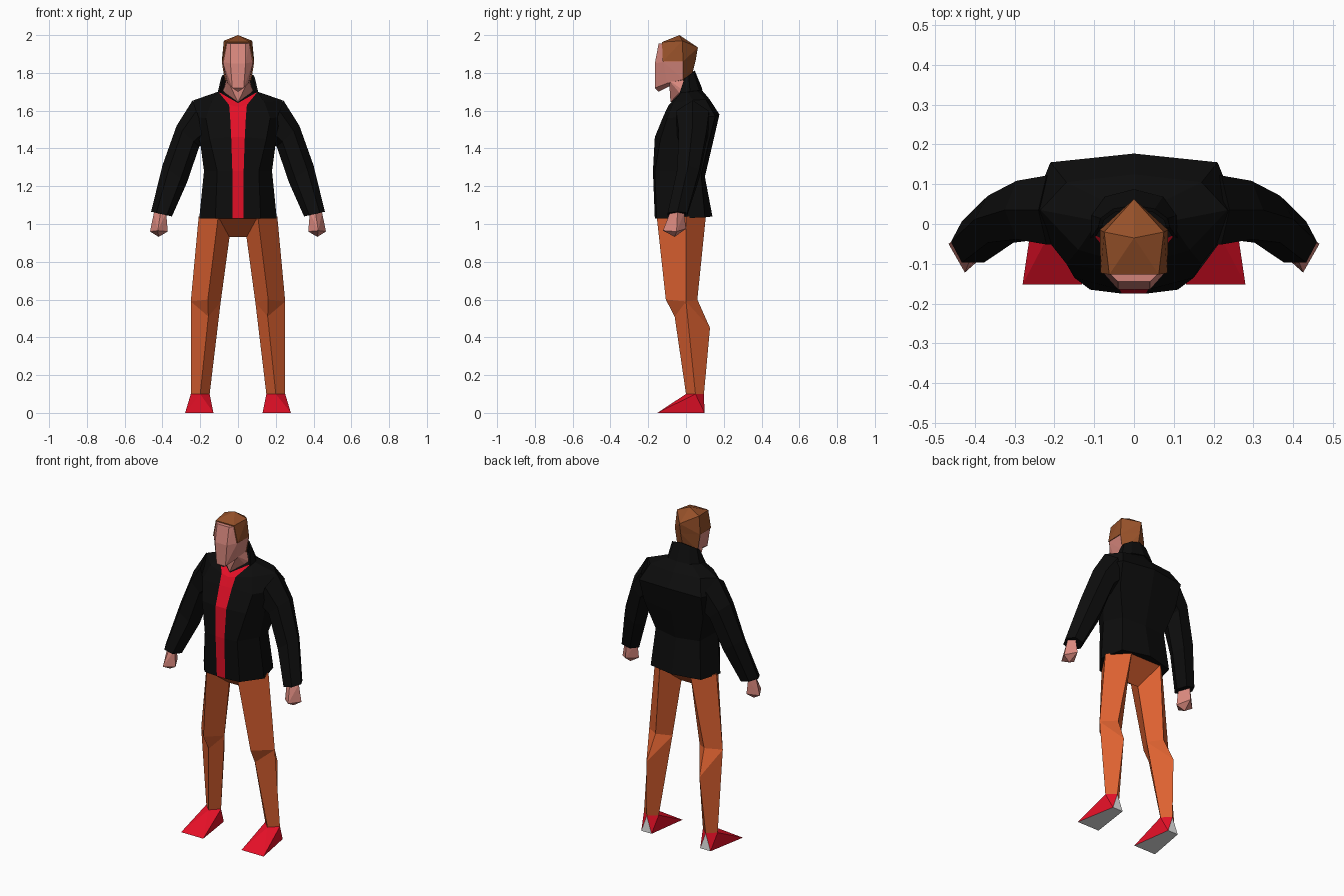
import bpy, bmesh, math

if "Cube" in bpy.data.objects:
    bpy.data.objects.remove(bpy.data.objects["Cube"])


def material(name, rgb):
    m = bpy.data.materials.new(name)
    m.diffuse_color = (*rgb, 1)
    m.use_nodes = True
    m.node_tree.nodes["Principled BSDF"].inputs["Base Color"].default_value = m.diffuse_color
    return m


BLACK = material("black cloth", (0.004, 0.004, 0.004))
RED = material("red", (0.78, 0.005, 0.02))
ORANGE = material("orange brown cloth", (0.72, 0.12, 0.03))
SKIN = material("skin", (0.70, 0.25, 0.21))
HAIR = material("brown hair", (0.30, 0.08, 0.022))
WHITE = material("white rubber", (0.8, 0.8, 0.8))


def finish(name, bm, mats, mirror=False, rule=None):
    """Turn a bmesh into an object; rule picks the material index of a face."""
    bmesh.ops.remove_doubles(bm, verts=bm.verts, dist=0.0005)
    bmesh.ops.recalc_face_normals(bm, faces=bm.faces)
    bm.normal_update()
    if rule:
        for f in bm.faces:
            f.material_index = rule(f)
    me = bpy.data.meshes.new(name)
    bm.to_mesh(me)
    bm.free()
    for m in mats:
        me.materials.append(m)
    ob = bpy.data.objects.new(name, me)
    bpy.context.collection.objects.link(ob)
    if mirror:
        ob.modifiers.new("mirror", 'MIRROR')
    return ob


def hull(name, pts, mats, both=False, mirror=False, rule=None):
    """Convex solid round the points; both adds the points reflected in x."""
    bm = bmesh.new()
    pts = set(pts) | ({(-x, y, z) for x, y, z in pts} if both else set())
    for p in sorted(pts):
        bm.verts.new(p)
    bmesh.ops.convex_hull(bm, input=bm.verts)
    bmesh.ops.delete(bm, geom=[v for v in bm.verts if not v.link_faces], context='VERTS')
    return finish(name, bm, mats, mirror, rule)


def loft(name, rings, mats, mirror=False, rule=None):
    """Skin a stack of closed rings and cap both ends."""
    bm = bmesh.new()
    rows = [[bm.verts.new(p) for p in r] for r in rings]
    n = len(rows[0])
    for a, b in zip(rows, rows[1:]):
        for i in range(n):
            j = (i + 1) % n
            bm.faces.new((a[i], a[j], b[j], b[i]))
    bm.faces.new(rows[0])
    bm.faces.new(rows[-1])
    return finish(name, bm, mats, mirror, rule)


# Jacket body: half rings from front middle to back middle, zip strip in red
halves = [
    [(0, -.165, 1.03), (.028, -.165, 1.03), (.12, -.155, 1.03), (.205, -.04, 1.03), (.17, .10, 1.035), (0, .14, 1.04)],
    [(0, -.175, 1.28), (.03, -.175, 1.28), (.11, -.165, 1.28), (.18, -.05, 1.28), (.15, .08, 1.26), (0, .10, 1.25)],
    [(0, -.165, 1.46), (.036, -.165, 1.46), (.15, -.135, 1.45), (.2, -.03, 1.43), (.2, .12, 1.43), (0, .14, 1.42)],
    [(0, -.12, 1.57), (.042, -.12, 1.57), (.17, -.10, 1.56), (.265, .02, 1.57), (.21, .155, 1.57), (0, .177, 1.58)],
    [(0, -.095, 1.62), (.047, -.092, 1.63), (.14, -.065, 1.645), (.235, .035, 1.655), (.17, .105, 1.66), (0, .125, 1.66)],
    [(0, -.078, 1.64), (.104, -.025, 1.70), (.106, -.015, 1.70), (.105, .01, 1.70), (.08, .06, 1.705), (0, .083, 1.71)],
]
rings = [h + [(-x, y, z) for x, y, z in h[-2:0:-1]] for h in halves]


def strip_rule(f):
    # faces touching the front middle line, apart from the end caps
    return int(len(f.verts) <= 4 and any(abs(v.co.x) < .001 and v.co.y < -.05 for v in f.verts))


loft("jacket_body", rings, [BLACK, RED], rule=strip_rule)

# Standing collar, open at the front
base = [(.104, -.035, 1.69), (.102, .02, 1.70), (.07, .065, 1.705), (0, .083, 1.71)]
top = [(.085, -.008, 1.77), (.08, .012, 1.785), (.05, .034, 1.80), (0, .042, 1.81)]
bm = bmesh.new()
rows = [[bm.verts.new(p) for p in r + [(-x, y, z) for x, y, z in r[-2::-1]]] for r in (base, top)]
for i in range(len(rows[0]) - 1):
    bm.faces.new((rows[0][i], rows[0][i + 1], rows[1][i + 1], rows[1][i]))
collar = finish("collar", bm, [BLACK])
mod = collar.modifiers.new("thickness", 'SOLIDIFY')
mod.thickness = .01
mod.offset = 0


# Sleeves: six-sided rings between an inner and an outer point
def sleeve_ring(xi, zi, xo, zo, yc, ry):
    ring = []
    for k in range(6):
        a = math.pi * k / 3
        t = (1 + math.cos(a)) / 2
        ring.append((xi + (xo - xi) * t, yc + ry * math.sin(a), zi + (zo - zi) * t))
    return ring


loft("sleeve", [sleeve_ring(.16, 1.43, .24, 1.655, .035, .10),
                sleeve_ring(.205, 1.41, .325, 1.52, .035, .085),
                sleeve_ring(.27, 1.22, .40, 1.31, .012, .068),
                sleeve_ring(.35, 1.04, .46, 1.065, -.045, .06)], [BLACK], mirror=True)

# Hands
hull("hand", [(.38, -.07, 1.06), (.41, -.085, 1.06), (.445, -.045, 1.06), (.415, -.01, 1.06),
              (.372, -.075, .96), (.425, -.122, .965), (.466, -.05, .96), (.41, 0, .975),
              (.42, -.06, .932)], [SKIN], mirror=True)


# Trouser legs: diamond rings (front, outer, back, inner), knee ridges doubled
def diamond(front, outer, back, inner):
    return [front, outer, back, inner]


knee_out, knee_in = (.25, 0, .59), (.092, 0, .585)
ankle = diamond((.20, 0, .10), (.25, .05, .10), (.20, .095, .10), (.15, .05, .10))
loft("trouser_leg", [
    diamond((.105, -.155, 1.04), (.208, 0, 1.04), (.105, .105, 1.04), (.045, -.02, .93)),
    diamond((.16, -.107, .60), knee_out, (.165, .06, .60), knee_in),
    diamond((.157, -.06, .51), knee_out, (.18, .127, .45), knee_in),
    ankle], [ORANGE], mirror=True)

# Seat of the trousers between the legs
hull("trouser_seat", [(.105, -.155, 1.04), (.105, .105, 1.04), (.045, -.02, .93)], [ORANGE], both=True)

# Shoes: red upper, white sole and heel patch
hull("shoe", ankle + [(.13, -.152, 0), (.28, -.152, 0), (.235, .098, 0), (.165, .098, 0)],
     [RED, WHITE], mirror=True,
     rule=lambda f: int(f.normal.z < -.9 or f.normal.y > .9))

# Head: face, neck and two hair pieces
hull("face", [(.04, -.145, 1.955), (.06, -.126, 1.957), (.04, -.165, 1.85), (.08, -.12, 1.858),
              (.083, -.015, 1.858), (.03, -.165, 1.72), (.065, -.015, 1.765),
              (.055, -.10, 1.745), (0, -.145, 1.70)], [SKIN], both=True)
hull("neck", [(.055, -.09, 1.76), (.06, 0, 1.77), (.08, -.01, 1.705), (.07, -.035, 1.695),
              (0, -.082, 1.645), (0, .02, 1.65)], [SKIN], both=True)
hull("hair_top", [(0, -.035, 2.0), (.062, -.127, 1.963), (.075, -.02, 1.97), (0, .063, 1.935),
                  (.084, -.123, 1.86), (.086, -.015, 1.86), (0, .052, 1.87)], [HAIR], both=True)
hull("hair_back", [(.086, -.015, 1.86), (0, .052, 1.87), (.07, -.015, 1.76), (0, .025, 1.76)],
     [HAIR], both=True)
